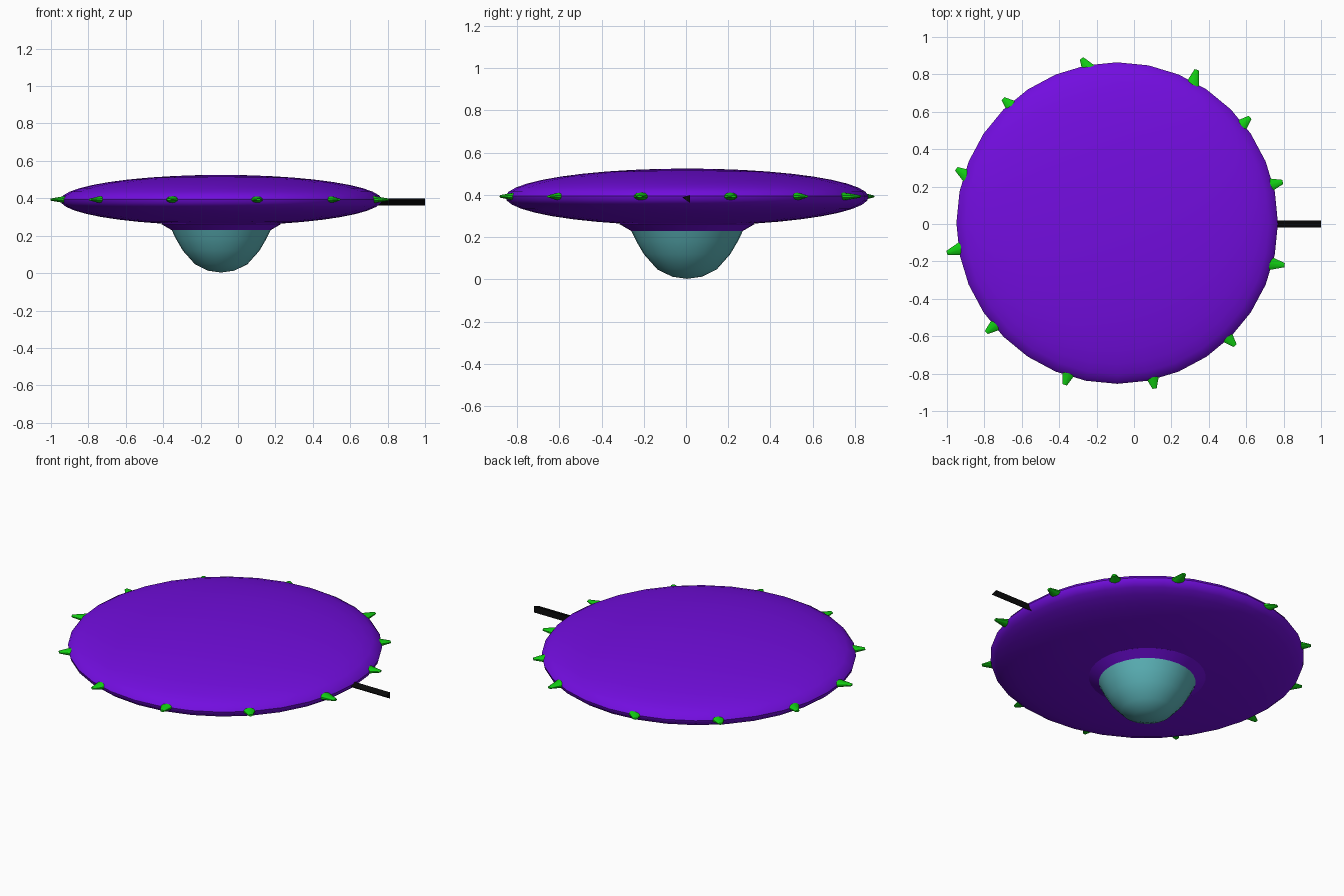
import bpy, bmesh, math
from mathutils import Vector, Matrix

old = bpy.data.objects.get("Cube")
if old:
    bpy.data.objects.remove(old, do_unlink=True)

CENTRE = Vector((-0.09, 0.005, 0))
RIM_Z = 0.39
RIM_R = 0.86


def material(name, rgb):
    m = bpy.data.materials.new(name)
    m.use_nodes = True
    m.diffuse_color = (*rgb, 1)
    m.node_tree.nodes["Principled BSDF"].inputs["Base Color"].default_value = (*rgb, 1)
    return m


purple = material("purple", (0.17, 0.004, 0.74))
teal = material("teal", (0.11, 0.47, 0.5))
green = material("green", (0.006, 0.62, 0.006))
black = material("black", (0.003, 0.003, 0.003))


def finish(name, bm, mat, smooth_angle=None):
    bmesh.ops.recalc_face_normals(bm, faces=bm.faces)
    mesh = bpy.data.meshes.new(name)
    bm.to_mesh(mesh)
    bm.free()
    mesh.materials.append(mat)
    obj = bpy.data.objects.new(name, mesh)
    bpy.context.collection.objects.link(obj)
    if smooth_angle:
        bpy.ops.object.select_all(action='DESELECT')
        obj.select_set(True)
        bpy.context.view_layer.objects.active = obj
        bpy.ops.object.shade_smooth_by_angle(angle=math.radians(smooth_angle))
    return obj


def lathe(name, profile, mat, steps=32):
    """Spin an (r, z) profile around the vertical axis of the saucer."""
    bm = bmesh.new()
    verts = [bm.verts.new(CENTRE + Vector((r, 0, z))) for r, z in profile]
    edges = [bm.edges.new(pair) for pair in zip(verts, verts[1:])]
    bmesh.ops.spin(bm, geom=verts + edges, cent=CENTRE, axis=(0, 0, 1),
                   angle=math.tau, steps=steps, use_duplicate=False)
    bmesh.ops.remove_doubles(bm, verts=bm.verts, dist=0.0005)
    return finish(name, bm, mat, 50)


def cone_between(name, a, b, r1, r2, sides, mat, squash=1.0, roll=0.0, smooth=None):
    """Tapered rod from a to b, optionally flattened in height."""
    a, b = Vector(a), Vector(b)
    axis = b - a
    turn = axis.to_track_quat('Z', 'Y').to_matrix().to_4x4()
    flat = Matrix.Diagonal((1, 1, squash, 1))
    place = Matrix.Translation((a + b) / 2) @ flat @ turn @ Matrix.Rotation(roll, 4, 'Z')
    bm = bmesh.new()
    bmesh.ops.create_cone(bm, cap_ends=True, segments=sides, radius1=r1,
                          radius2=r2, depth=axis.length, matrix=place)
    return finish(name, bm, mat, smooth)


# Saucer: flattened ellipsoid with a short collar underneath
hull = []
for i in range(19):
    t = math.radians(90 - i * 8.8)
    hull.append((RIM_R * math.cos(t), RIM_Z + 0.135 * math.sin(t)))
hull += [(0.32, 0.262), (0.265, 0.23)]
lathe("saucer_hull", hull, purple)

# Dome hanging below the collar
lathe("underside_dome",
      [(0.265, 0.231), (0.24, 0.18), (0.205, 0.12), (0.14, 0.047), (0.07, 0.013), (0, 0.003)],
      teal)

# Rim lights: base angle and tip position, each leaning a little differently
lights = [
    (100, -0.28, 0.885), (61, 0.335, 0.825), (38, 0.62, 0.57), (14, 0.795, 0.225),
    (-15, 0.805, -0.22), (-46, 0.54, -0.65), (-77, 0.11, -0.88), (-108, -0.37, -0.86),
    (-140, -0.79, -0.58), (-171, -1.0, -0.155), (163, -0.95, 0.295), (132, -0.7, 0.67),
]
for n, (deg, x, y) in enumerate(lights, 1):
    t = math.radians(deg)
    base = CENTRE + Vector((0.82 * math.cos(t), 0.82 * math.sin(t), RIM_Z + 0.003))
    cone_between(f"rim_light_{n}", base, (x, y, RIM_Z + 0.003), 0.046, 0.012, 10,
                 green, squash=0.5, smooth=40)

# Antenna: three-sided rod out of the left rim
bm = bmesh.new()
section = [(-0.018, 0.388), (0.02, 0.4), (0.02, 0.362)]
face = bm.faces.new([bm.verts.new((0.74, y, z)) for y, z in section])
ext = bmesh.ops.extrude_face_region(bm, geom=[face], use_keep_orig=True)
bmesh.ops.translate(bm, vec=(0.26, 0, 0),
                    verts=[v for v in ext["geom"] if isinstance(v, bmesh.types.BMVert)])
finish("antenna", bm, black)
